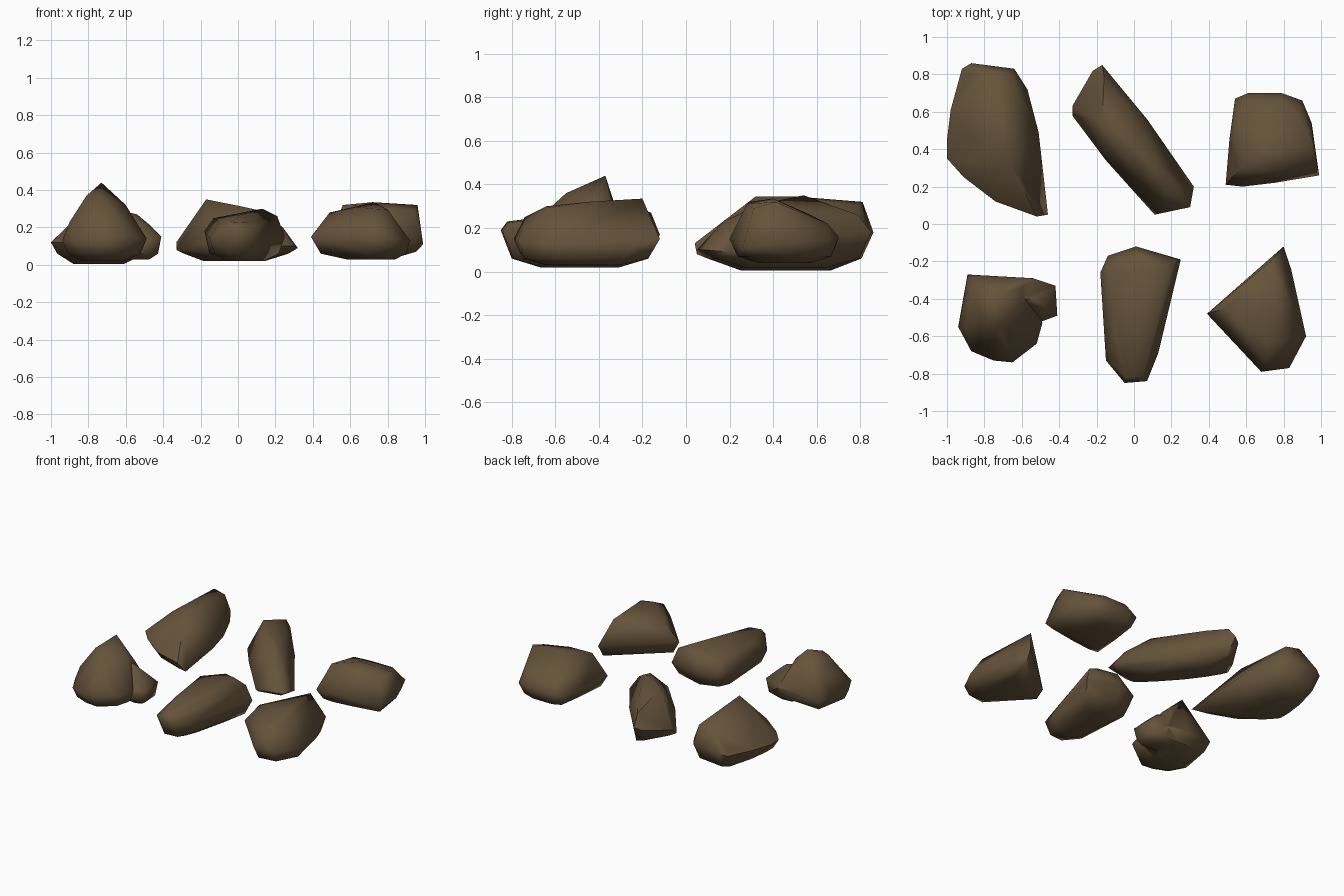
import bpy, bmesh

stone = bpy.data.materials.new("brown_stone")
stone.diffuse_color = (0.13, 0.087, 0.043, 1)


def rock(name, rim, top, base=0.02, low=0.06, foot=0.86):
    """Faceted stone: widest rim + crest points + automatic tapered underside."""
    cx = sum(p[0] for p in rim) / len(rim)
    cy = sum(p[1] for p in rim) / len(rim)
    pts = list(rim) + list(top)
    for s, z in ((foot, low), (0.5, base)):
        pts += [(cx + (x - cx) * s, cy + (y - cy) * s, min(z, h)) for x, y, h in rim]
    bm = bmesh.new()
    for p in pts:
        bm.verts.new(p)
    bmesh.ops.convex_hull(bm, input=bm.verts[:])
    loose = [v for v in bm.verts if not v.link_faces]
    bmesh.ops.delete(bm, geom=loose, context='VERTS')
    bmesh.ops.recalc_face_normals(bm, faces=bm.faces[:])
    me = bpy.data.meshes.new(name)
    bm.to_mesh(me)
    bm.free()
    me.materials.append(stone)
    ob = bpy.data.objects.new(name, me)
    bpy.context.collection.objects.link(ob)
    return ob


rocks = []

# Large slab, back left
rocks.append(rock("back_left_rock",
    [(-.87, .86, .18), (-.92, .83, .16), (-.98, .61, .14), (-1, .45, .12), (-1, .35, .12),
     (-.91, .25, .12), (-.74, .12, .12), (-.52, .04, .13), (-.46, .05, .08),
     (-.51, .49, .15), (-.57, .72, .16), (-.64, .83, .18)],
    [(-.88, .8, .21), (-.76, .81, .32), (-.66, .79, .31), (-.70, .5, .345),
     (-.66, .32, .345), (-.85, .45, .265), (-.57, .14, .2)], base=0.005))

# Long diagonal stone, back middle
rocks.append(rock("back_middle_rock",
    [(-.17, .85, .18), (-.22, .82, .16), (-.33, .63, .12), (-.33, .58, .08), (-.15, .34, .12),
     (.06, .16, .13), (.11, .05, .1), (.30, .09, .1), (.32, .20, .09),
     (.07, .56, .15), (-.05, .69, .18)],
    [(-.17, .54, .35), (-.16, .79, .26), (-.07, .66, .27), (.03, .34, .31),
     (.12, .32, .29), (.17, .17, .23), (.24, .2, .2)]))

# Blocky stone, back right
rocks.append(rock("back_right_rock",
    [(.54, .67, .14), (.61, .70, .15), (.79, .70, .16), (.90, .66, .15), (.95, .54, .14),
     (.99, .26, .11), (.75, .22, .14), (.58, .20, .15), (.49, .21, .14), (.51, .45, .16)],
    [(.56, .29, .32), (.56, .55, .27), (.72, .40, .335), (.96, .41, .32), (.88, .58, .24),
     (.62, .65, .22), (.8, .65, .22), (.75, .28, .31), (.94, .31, .29)], base=0.04, low=0.07))

# Peaked stone with a side lobe, front left
peak = rock("front_left_rock",
    [(-.89, -.27, .13), (-.70, -.285, .15), (-.54, -.29, .13), (-.49, -.53, .14),
     (-.52, -.64, .14), (-.65, -.74, .15), (-.75, -.73, .14), (-.87, -.68, .13),
     (-.94, -.55, .13), (-.91, -.38, .13)],
    [(-.73, -.37, .44), (-.81, -.5, .37), (-.73, -.55, .36), (-.60, -.42, .32),
     (-.68, -.66, .26), (-.87, -.36, .27), (-.9, -.55, .23), (-.6, -.34, .27)])
lobe = rock("side_lobe",
    [(-.68, -.30, .13), (-.54, -.29, .14), (-.42, -.33, .16), (-.41, -.49, .15),
     (-.49, -.52, .13), (-.68, -.5, .13)],
    [(-.62, -.40, .29), (-.54, -.40, .27), (-.48, -.4, .22)], base=0.03, low=0.06)
union = peak.modifiers.new("union", 'BOOLEAN')
union.operation = 'UNION'
union.object = lobe
union.solver = 'EXACT'
bpy.context.view_layer.objects.active = peak
bpy.ops.object.modifier_apply(modifier="union")
bpy.data.objects.remove(lobe)
rocks.append(peak)

# Long wedge, front middle
rocks.append(rock("front_middle_rock",
    [(.01, -.12, .17), (-.14, -.17, .16), (-.18, -.26, .18), (-.15, -.73, .14),
     (-.05, -.85, .19), (.07, -.84, .18), (.13, -.69, .14), (.12, -.61, .13),
     (.18, -.43, .12), (.25, -.19, .15)],
    [(-.13, -.25, .25), (.01, -.16, .27), (.13, -.23, .30), (.21, -.21, .26),
     (.03, -.5, .27), (-.1, -.6, .23), (.07, -.65, .24), (-.04, -.82, .23), (.05, -.81, .225)]))

# Three-cornered stone, front right
rocks.append(rock("front_right_rock",
    [(.80, -.12, .15), (.39, -.48, .15), (.68, -.79, .15), (.83, -.77, .14),
     (.92, -.60, .13), (.89, -.49, .12), (.84, -.24, .12)],
    [(.73, -.2, .335), (.75, -.45, .32), (.64, -.5, .31), (.72, -.64, .30),
     (.80, -.62, .295), (.49, -.45, .28), (.7, -.74, .25)], base=0.03))

# Soft shading that keeps the hard creases
for ob in rocks:
    bpy.ops.object.select_all(action='DESELECT')
    ob.select_set(True)
    bpy.context.view_layer.objects.active = ob
    bpy.ops.object.shade_smooth_by_angle(angle=1.05)
